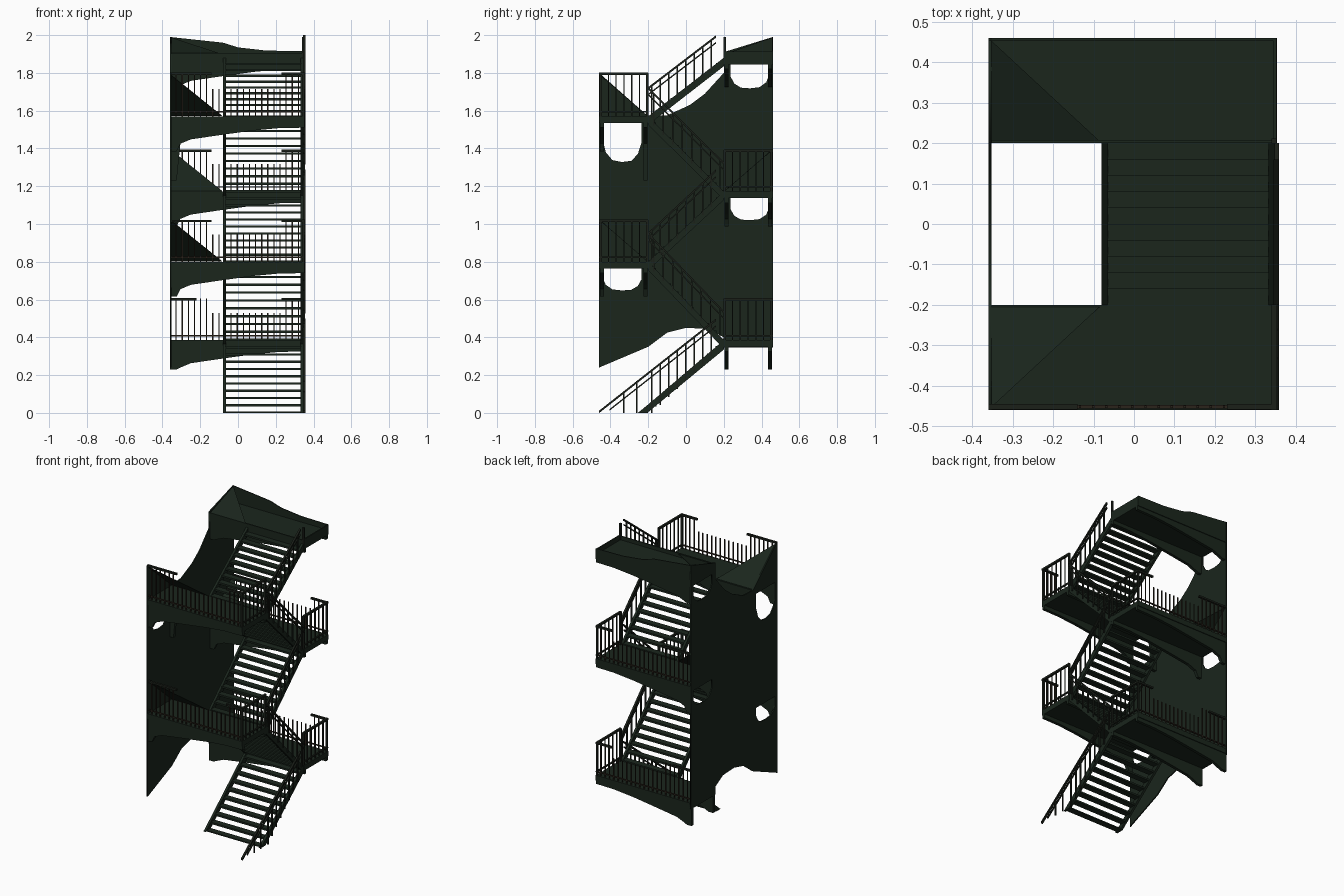
import bpy, bmesh
from mathutils import Vector

if "Cube" in bpy.data.objects:
    bpy.data.objects.remove(bpy.data.objects["Cube"])


def material(name, rgb):
    m = bpy.data.materials.new(name)
    m.diffuse_color = (*rgb, 1)
    m.use_nodes = True
    m.node_tree.nodes["Principled BSDF"].inputs["Base Color"].default_value = m.diffuse_color
    return m


GREEN = material("dark green paint", (0.0105, 0.0190, 0.0120))
DARK = material("blackened iron", (0.0105, 0.0140, 0.0095))
RUST = material("rusty brown", (0.024, 0.017, 0.011))


def finish(bm, name, mat):
    bmesh.ops.recalc_face_normals(bm, faces=bm.faces)
    me = bpy.data.meshes.new(name)
    bm.to_mesh(me)
    bm.free()
    me.materials.append(mat)
    ob = bpy.data.objects.new(name, me)
    bpy.context.collection.objects.link(ob)
    return ob


def add_box(bm, x0, x1, y0, y1, z0, z1):
    vs = bmesh.ops.create_cube(bm, size=1)["verts"]
    for v in vs:
        v.co = Vector((x0 if v.co.x < 0 else x1, y0 if v.co.y < 0 else y1,
                       z0 if v.co.z < 0 else z1))


def add_prism(bm, pts, offset):
    """Extrude a flat polygon of 3D points by an offset."""
    f = bm.faces.new([bm.verts.new(p) for p in pts])
    ext = bmesh.ops.extrude_face_region(bm, geom=[f], use_keep_orig=True)
    bmesh.ops.translate(bm, vec=offset,
                        verts=[g for g in ext["geom"] if isinstance(g, bmesh.types.BMVert)])


def add_slope(bm, x, w, y0, z0, y1, z1, h):
    """Sloping bar in the yz plane with upright ends."""
    add_prism(bm, [(x, y0, z0), (x, y0, z0 - h), (x, y1, z1 - h), (x, y1, z1)], (w, 0, 0))


# landing heights, alternating back (+1) and front (-1)
LEVELS = [(0.385, 1), (0.80, -1), (1.172, 1), (1.57, -1), (1.88, 1)]
XL, XR = -0.36, 0.352

# side wall plate with U-shaped openings under the landings
outline = [(-.46, .24), (-.2, .35), (-.1, .425), (0, .45), (.12, .445), (.2, .40), (.2, .345),
           (.46, .345), (.46, 1.99), (.2, 1.91), (.2, 1.80), (.1, 1.69), (.02, 1.63),
           (-.1, 1.575), (-.2, 1.57), (-.46, 1.8)]
holes = [outline]
for (lz, s), depth in zip(LEVELS[1:], (.12, .12, .21, .13)):
    t = lz - .032
    us = [(.235, 0), (.235, .5), (.255, .8), (.29, .97), (.34, 1), (.39, .95), (.425, .75),
          (.44, .45), (.44, 0)]
    holes.append([(s * y, t - depth * k) for y, k in us])
cu = bpy.data.curves.new("wall_profile", "CURVE")
cu.dimensions = "2D"
cu.fill_mode = "BOTH"
cu.extrude = 0.004
for pts in holes:
    sp = cu.splines.new("POLY")
    sp.points.add(len(pts) - 1)
    for p, (y, z) in zip(sp.points, pts):
        p.co = (y, z, 0, 1)
    sp.use_cyclic_u = True
tmp = bpy.data.objects.new("wall_helper", cu)
bpy.context.collection.objects.link(tmp)
bpy.context.view_layer.update()
me = bpy.data.meshes.new_from_object(tmp.evaluated_get(bpy.context.evaluated_depsgraph_get()))
bpy.data.objects.remove(tmp)
for v in me.vertices:
    y, z, x = v.co
    v.co = (XL + 0.004 + x, y, z)
me.materials.clear()
me.materials.append(GREEN)
bpy.context.collection.objects.link(bpy.data.objects.new("side_wall", me))

# landings with tapering brackets on both long edges
for i, (lz, s) in enumerate(LEVELS):
    bm = bmesh.new()
    ya, yb = sorted((s * .2, s * .46))
    add_box(bm, XL, XR, ya, yb, lz - .035, lz)
    finish(bm, f"landing_{i + 1}", GREEN)

    bm = bmesh.new()
    for y0, inner in ((s * .205, True), (s * .455, False)):
        drop = .34 if (i == 3 and inner) else (.155 if i in (0, 4) else .185)
        low = [(XR, .06), (.22, .062), (.08, .075), (-.1, .10), (-.25, .122), (-.305, .145),
               (-.325, drop), (XL, drop)]
        pts = [(XL, y0, lz), (XR, y0, lz)] + [(x, y0, lz - d) for x, d in low]
        add_prism(bm, pts, (0, s * (.02 if inner else -.02), 0))
    finish(bm, f"landing_bracket_{i + 1}", GREEN)

    # sloping corner sheet between landing and wall
    if i > 0:
        top = 1.99 if i == 4 else lz + .225
        bz = 1.90 if i == 4 else lz + .004
        bm = bmesh.new()
        add_prism(bm, [(XL, s * .46, top), (-.085, s * .205, bz), (XL, s * .205, bz)],
                  (0, 0, -.003))
        finish(bm, f"corner_sheet_{i + 1}", GREEN)

    # railings, with the top rail missing along the middle of the long side
    if i < 4:
        h = .23 if i == 3 else .22
        yo = s * .452
        bm = bmesh.new()
        for y in (s * .205, yo):
            add_box(bm, XR - .012, XR, y - .006, y + .006, lz, lz + h)
        add_box(bm, XR - .012, XR + .002, ya, yb, lz + h - .01, lz + h + .003)
        add_box(bm, XR - .010, XR, ya, yb, lz + .02, lz + .028)
        for k in range(1, 6):
            y = s * (.205 + .247 * k / 6)
            add_box(bm, XR - .009, XR - .003, y - .003, y + .003, lz, lz + h)
        for x0, x1 in ((XL, -.22 if i == 0 else -.14), (.23, XR)):
            add_box(bm, x0, x1, yo - .007, yo + .007, lz + h - .01, lz + h + .002)
        finish(bm, f"landing_railing_{i + 1}", DARK)

        bm = bmesh.new()
        n = 22
        for k in range(1, n):
            x = XL + (XR - XL) * k / n
            bh = h if x < -.14 or x > .24 else .145
            add_box(bm, x - .003, x + .003, yo - .003, yo + .003, lz, lz + bh)
        finish(bm, f"balusters_{i + 1}", RUST)
        bm = bmesh.new()
        add_box(bm, XL, XR, yo - .004, yo + .004, lz + .02, lz + .027)
        finish(bm, f"bottom_rail_{i + 1}", RUST)

# raised panel behind the top landing
bm = bmesh.new()
add_prism(bm, [(XL, .46, 1.86), (XR, .46, 1.86), (XR, .46, 1.915), (.15, .46, 1.918),
               (0, .46, 1.935), (-.08, .46, 1.96), (XL, .46, 1.99)], (0, -.006, 0))
add_box(bm, XL, XR, .2, .208, 1.86, 1.905)
add_box(bm, XR - .008, XR, .2, .46, 1.86, 1.912)
finish(bm, "top_landing_panels", GREEN)
bm = bmesh.new()
add_box(bm, XR - .012, XR, .199, .211, 1.86, 1.99)
finish(bm, "top_post", DARK)

# flights of stairs
STEPS = 10
prev = 0.0
for i, (lz, s) in enumerate(LEVELS):
    y0, y1, z0, z1 = -s * .2, s * .2, prev, lz
    slope = (z1 - z0) / (y1 - y0)
    bm = bmesh.new()
    for x in (-.08, XR - .02):
        if i == 0:
            add_prism(bm, [(x, -.2, .045), (x, -.255, 0), (x, -.205, 0), (x, .2, .335),
                           (x, .2, .385)], (.016, 0, 0))
        else:
            add_slope(bm, x, .016, y0, z0, y1, z1, .045)
    finish(bm, f"stringers_{i + 1}", GREEN)

    bm = bmesh.new()
    ys = -.245 if i == 0 else y0
    for k in range(STEPS):
        t = (k + .5) / STEPS
        y, z = ys + (y1 - ys) * t, z0 + (z1 - z0) * t - .012
        add_box(bm, -.065, XR - .019, y - .021, y + .021, max(0, z - .012), z)
    finish(bm, f"treads_{i + 1}", GREEN)

    # handrail, second rail and posts on the outer side only
    bm = bmesh.new()
    ra = -.46 if i == 0 else y0
    rb = .16 if s > 0 else y1
    top = .155
    za, zb = (0.012, .50) if i == 0 else (z0 + top, z0 + top + slope * (rb - y0))
    zb = min(zb, 2.0)
    add_slope(bm, XR - .007, .013, ra, za, rb, zb, .013)
    rs = (zb - za) / (rb - ra)
    a2 = -.405 if i == 0 else ra
    add_slope(bm, XR - .005, .009, a2, za + rs * (a2 - ra) - .035, rb, zb - .035, .009)
    for k in range(8):
        y = y0 + (rb - y0) * (k + .4) / 8
        zt = za + rs * (y - ra)
        zl = max(0, z0 + slope * (y - y0) - .02)
        add_box(bm, XR - .006, XR + .003, y - .0035, y + .0035, zl, zt - .004)
    if i == 0:
        for y in (-.26, -.33):
            add_box(bm, XR - .004, XR + .003, y - .0035, y + .0035, 0, za + rs * (y - ra))
    finish(bm, f"stair_rail_{i + 1}", DARK)
    prev = lz
